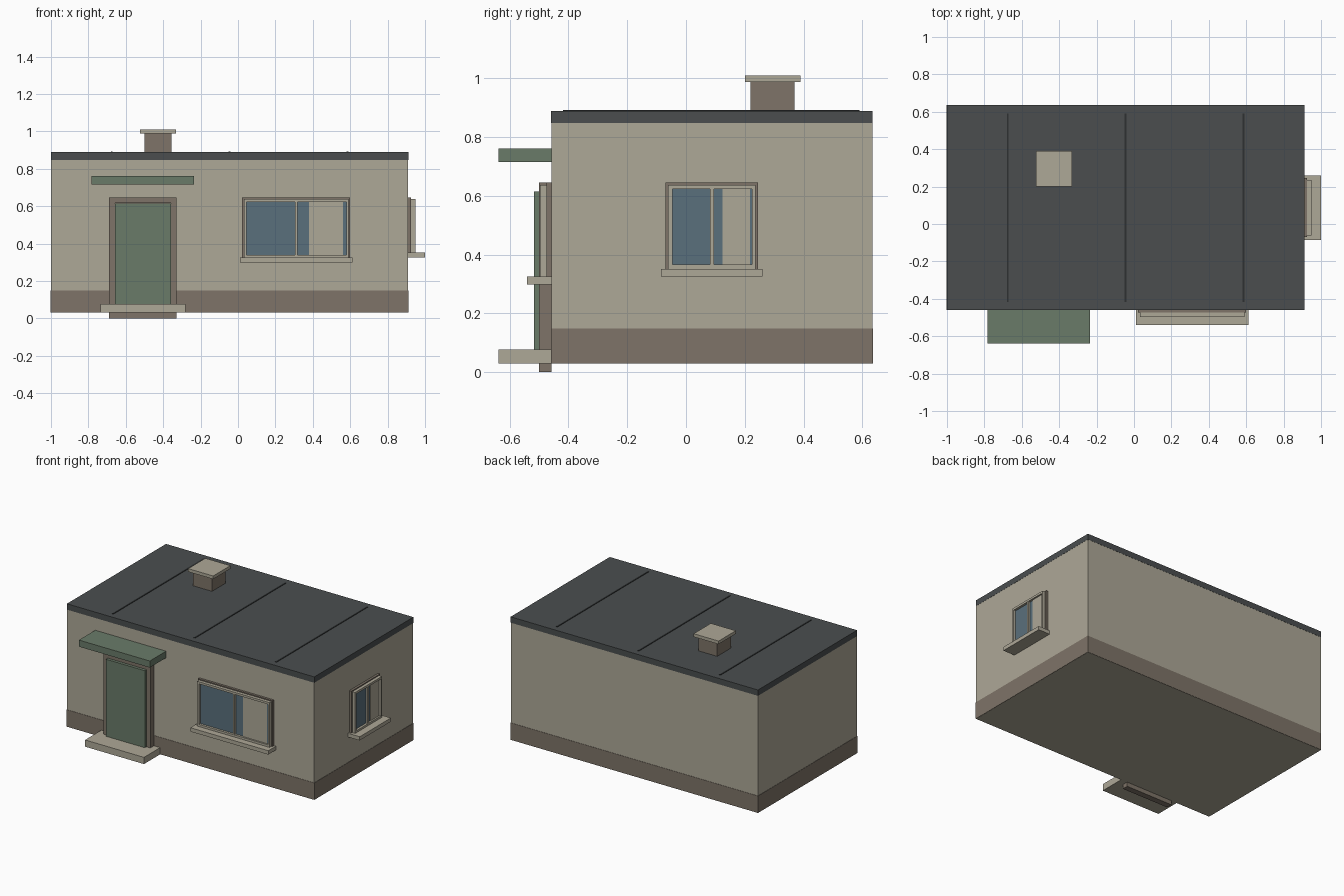
import bpy
import bmesh

if "Cube" in bpy.data.objects:
    bpy.data.objects.remove(bpy.data.objects["Cube"])


def material(name, rgb):
    m = bpy.data.materials.new(name)
    m.diffuse_color = (*rgb, 1.0)
    m.use_nodes = True
    m.node_tree.nodes["Principled BSDF"].inputs["Base Color"].default_value = m.diffuse_color
    return m


BEIGE = material("beige render", (0.423, 0.392, 0.309))
BROWN = material("brown stone", (0.209, 0.174, 0.138))
GREEN = material("sage green", (0.144, 0.198, 0.141))
GLASS = material("blue glass", (0.102, 0.162, 0.202))
SLATE = material("slate roof", (0.069, 0.076, 0.078))
SEAM = material("dark seam", (0.027, 0.030, 0.031))


def boxes(name, mat, *ranges):
    """One object made of boxes, each (x0, x1, y0, y1, z0, z1)."""
    bm = bmesh.new()
    for x0, x1, y0, y1, z0, z1 in ranges:
        for v in bmesh.ops.create_cube(bm, size=1.0)["verts"]:
            v.co = (x1 if v.co.x > 0 else x0,
                    y1 if v.co.y > 0 else y0,
                    z1 if v.co.z > 0 else z0)
    mesh = bpy.data.meshes.new(name)
    bm.to_mesh(mesh)
    bm.free()
    mesh.materials.append(mat)
    ob = bpy.data.objects.new(name, mesh)
    bpy.context.collection.objects.link(ob)
    return ob


X0, X1, Y0, Y1 = -1.0, 0.91, -0.458, 0.634

# House shell
boxes("walls", BEIGE, (X0, X1, Y0, Y1, 0.03, 0.85))
boxes("plinth", BROWN, (X0 - 0.002, X1 + 0.002, Y0 - 0.002, Y1 + 0.002, 0.0305, 0.149))
boxes("roof", SLATE, (X0 - 0.001, X1 + 0.001, Y0 - 0.001, Y1 + 0.001, 0.848, 0.889))
boxes("roof_seams", SEAM,
      *[(x - 0.005, x + 0.005, -0.418, 0.59, 0.88, 0.892) for x in (-0.675, -0.045, 0.585)])

# Chimney
boxes("chimney", BROWN, (-0.50, -0.355, 0.22, 0.37, 0.88, 0.99))
boxes("chimney_cap", BEIGE, (-0.525, -0.332, 0.20, 0.39, 0.988, 1.01))

# Entrance
FY = -0.50
boxes("door_frame", BROWN,
      (-0.69, -0.658, FY, Y0, 0, 0.645), (-0.358, -0.328, FY, Y0, 0, 0.645),
      (-0.658, -0.358, FY, Y0, 0.617, 0.645), (-0.658, -0.358, FY, Y0, 0, 0.03))
boxes("door", GREEN, (-0.658, -0.358, -0.517, Y0, 0.03, 0.615))
boxes("door_step", BEIGE, (-0.735, -0.28, -0.638, Y0, 0.03, 0.077))
boxes("door_canopy", GREEN, (-0.783, -0.235, -0.638, Y0, 0.716, 0.762))


def window(name, place, a0, a1, z0, z1, mullion, blind, sill):
    """Window spanning a0..a1 along the wall; place maps (a, depth, z) ranges to a box."""
    def part(suffix, mat, *rs):
        boxes(name + suffix, mat, *[place(*r) for r in rs])

    i0, i1, b0, b1 = a0 + 0.024, a1 - 0.021, z0 + 0.015, z1 - 0.022
    o0, o1, t = a0 + 0.009, a1 - 0.009, z1 - 0.007
    part("_surround", BROWN, (a0, a1, 0, 0.016, z0, z1))
    part("_frame", BEIGE,
         (o0, i0, 0.01, 0.038, z0, t), (i1, o1, 0.01, 0.038, z0, t),
         (i0, i1, 0.01, 0.038, b1, t), (i0, i1, 0.01, 0.038, z0, b0),
         (mullion[0], mullion[1], 0.01, 0.036, b0, b1))
    part("_glass", GLASS, (i0, i1, 0.01, 0.022, b0, b1))
    part("_blind", BEIGE, (blind[0], blind[1], 0.015, 0.027, b0, b1))
    part("_sill", BEIGE, sill)


# Windows on the front and right walls
window("front_window", lambda a, b, d0, d1, z0, z1: (a, b, Y0 - d1, Y0 - d0, z0, z1),
       0.022, 0.60, 0.325, 0.645, (0.306, 0.319), (0.38, 0.562),
       (0.01, 0.613, 0, 0.083, 0.298, 0.325))
window("side_window", lambda a, b, d0, d1, z0, z1: (X1 + d0, X1 + d1, a, b, z0, z1),
       -0.07, 0.245, 0.351, 0.645, (0.081, 0.095), (0.125, 0.218),
       (-0.085, 0.26, 0, 0.09, 0.326, 0.352))
